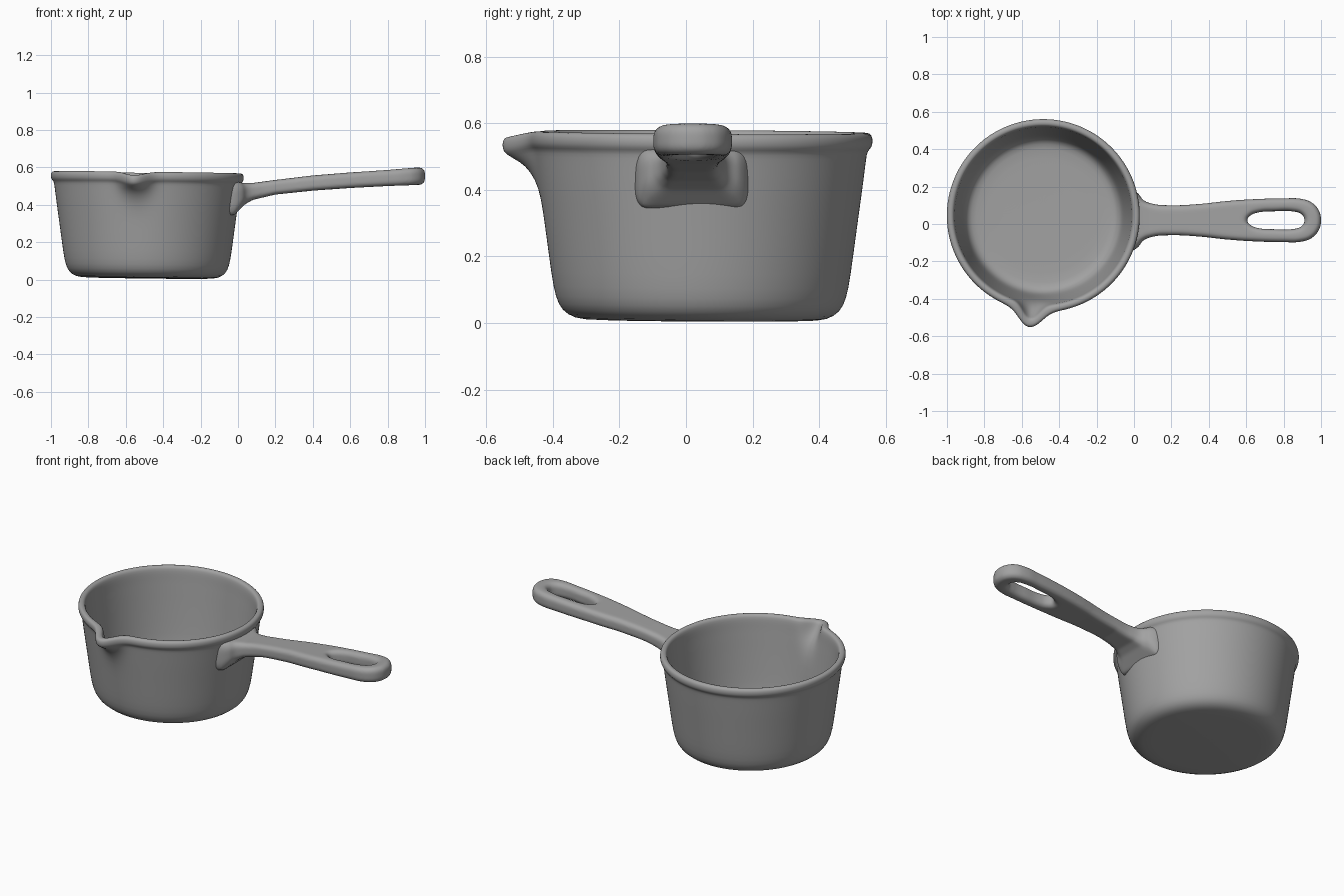
import bpy, bmesh, math

if "Cube" in bpy.data.objects:
    bpy.data.objects.remove(bpy.data.objects["Cube"])

CX, CY = -0.485, 0.045            # pot axis
SPOUT = -math.pi / 2 - 0.124      # spout direction
SEGMENTS = 144

iron = bpy.data.materials.new("grey cast iron")
iron.use_nodes = True
GREY = (0.36, 0.36, 0.36, 1)
iron.diffuse_color = GREY
bsdf = next(n for n in iron.node_tree.nodes if n.type == 'BSDF_PRINCIPLED')
bsdf.inputs["Base Color"].default_value = GREY
bsdf.inputs["Roughness"].default_value = 0.6


def interp(table, t):
    """Piecewise linear lookup, clamped at both ends."""
    if t <= table[0][0]:
        return table[0][1]
    for (a, va), (b, vb) in zip(table, table[1:]):
        if t <= b:
            return va + (vb - va) * (t - a) / (b - a)
    return table[-1][1]


def add_object(name, mesh):
    ob = bpy.data.objects.new(name, mesh)
    bpy.context.collection.objects.link(ob)
    return ob


def baked(ob):
    """Evaluated copy of an object's mesh; the source object is removed."""
    dg = bpy.context.evaluated_depsgraph_get()
    dg.update()
    mesh = bpy.data.meshes.new_from_object(ob.evaluated_get(dg))
    bpy.data.objects.remove(ob)
    return mesh


def finish(mesh):
    mesh.materials.clear()
    mesh.materials.append(iron)
    mesh.shade_smooth()


# Pot: lathed wall with a raised rim, pulled outwards at the pouring spout
outside = [(0.33, 0.007), (0.38, 0.012), (0.418, 0.035), (0.437, 0.075),
           (0.449, 0.14), (0.466, 0.27), (0.48, 0.37), (0.488, 0.43),
           (0.493, 0.47), (0.497, 0.5), (0.5, 0.52), (0.513, 0.53),
           (0.517, 0.55), (0.513, 0.569), (0.5, 0.575)]
inside = [(0.484, 0.573), (0.476, 0.56), (0.472, 0.53), (0.469, 0.49),
          (0.463, 0.44), (0.456, 0.37), (0.442, 0.25), (0.426, 0.12),
          (0.412, 0.075), (0.385, 0.052), (0.34, 0.046)]
outer_pull = [(0.38, 0), (0.43, 0.014), (0.47, 0.04), (0.5, 0.07), (0.52, 0.088)]
inner_pull = [(0.38, 0), (0.44, 0.018), (0.5, 0.05), (0.56, 0.078)]


def pot_point(r, z, angle, pull, width):
    g = math.exp(-((angle - SPOUT) / width) ** 2)
    r += interp(pull, z) * g
    z -= interp([(0.47, 0), (0.52, 0.02)], z) * g
    x, y = r * math.cos(angle), r * math.sin(angle)
    z -= 0.012 * x + 0.006 * y        # slight lean of the casting
    return x + CX, y + CY, z


bm = bmesh.new()
rings = []
for profile, pull, width in ((outside, outer_pull, 0.14), (inside, inner_pull, 0.11)):
    for r, z in profile:
        # angles run half a turn either side of the spout
        rings.append([bm.verts.new(pot_point(
            r, z, SPOUT + math.pi * (2 * i / SEGMENTS - 1), pull, width))
            for i in range(SEGMENTS)])
for lower, upper in zip(rings, rings[1:]):
    for i in range(SEGMENTS):
        j = (i + 1) % SEGMENTS
        bm.faces.new((lower[i], lower[j], upper[j], upper[i]))
for ring, z in ((rings[0], outside[0][1]), (rings[-1], inside[-1][1])):
    pole = bm.verts.new((CX, CY, z))
    for i in range(SEGMENTS):
        bm.faces.new((ring[i], ring[(i + 1) % SEGMENTS], pole))
bmesh.ops.recalc_face_normals(bm, faces=bm.faces)
pot_mesh = bpy.data.meshes.new("pot")
bm.to_mesh(pot_mesh)
bm.free()
finish(pot_mesh)
pot = add_object("pot", pot_mesh)
pot.modifiers.new("soften", 'SUBSURF').levels = 1
pot.modifiers["soften"].render_levels = 1

# Handle outline: half widths along x, and the hanging hole
half_width = [(-0.1, 0.17), (-0.03, 0.17), (0.02, 0.145), (0.05, 0.108),
              (0.1, 0.088), (0.2, 0.08), (0.35, 0.087), (0.5, 0.103),
              (0.65, 0.113), (0.8, 0.117), (0.89, 0.115), (0.95, 0.095),
              (0.988, 0.053)]
hole_width = [(0.625, 0.027), (0.67, 0.043), (0.75, 0.048), (0.85, 0.047),
              (0.895, 0.033)]


def loop_points(widths, start, end):
    """Closed outline mirrored about the handle's centre line."""
    side = [(x, w) for x, w in widths]
    back = [(x, -w) for x, w in reversed(widths)]
    return [(start, 0)] + side + [(end, 0)] + back


curve = bpy.data.curves.new("handle_outline", 'CURVE')
curve.dimensions = '2D'
curve.fill_mode = 'BOTH'
curve.extrude = 0.015
curve.bevel_depth = 0.03
curve.offset = -0.03
curve.bevel_resolution = 5
for points in (loop_points(half_width, -0.1, 1.0), loop_points(hole_width, 0.605, 0.912)):
    spline = curve.splines.new('BEZIER')
    spline.bezier_points.add(len(points) - 1)
    spline.use_cyclic_u = True
    spline.resolution_u = 8
    for bp, (x, y) in zip(spline.bezier_points, points):
        bp.co = (x, y, 0)
        bp.handle_left_type = bp.handle_right_type = 'AUTO'
slab = add_object("handle_slab", baked(add_object("handle_outline", curve)))
remesh = slab.modifiers.new("even", 'REMESH')
remesh.mode = 'VOXEL'
remesh.voxel_size = 0.007
handle_mesh = baked(slab)

# Bend the slab to the handle's rise and blend its root into the wall
top = [(-0.02, 0.525), (0.03, 0.517), (0.08, 0.517), (0.2, 0.533), (0.4, 0.557),
       (0.6, 0.573), (0.8, 0.587), (0.95, 0.599), (1, 0.6)]
bottom = [(-0.02, 0.345), (0.01, 0.375), (0.04, 0.405), (0.08, 0.427), (0.2, 0.455),
          (0.4, 0.476), (0.6, 0.49), (0.8, 0.5), (0.95, 0.506), (1, 0.508)]
for v in handle_mesh.vertices:
    x, y, z = v.co
    hi, lo = interp(top, x), interp(bottom, x)
    z = (hi + lo) / 2 + z / 0.045 * (hi - lo) / 2
    y += 0.02
    wall = 0.431 + 0.135 * (z - 0.1)      # just under the pot's outer skin
    dx, dy = x - CX, y - CY
    dist = math.hypot(dx, dy)
    if dist < wall:
        x, y = CX + dx * wall / dist, CY + dy * wall / dist
    v.co = (x, y, z)
finish(handle_mesh)
handle = add_object("handle", handle_mesh)
smooth = handle.modifiers.new("soften", 'SMOOTH')
smooth.factor = 0.5
smooth.iterations = 8
